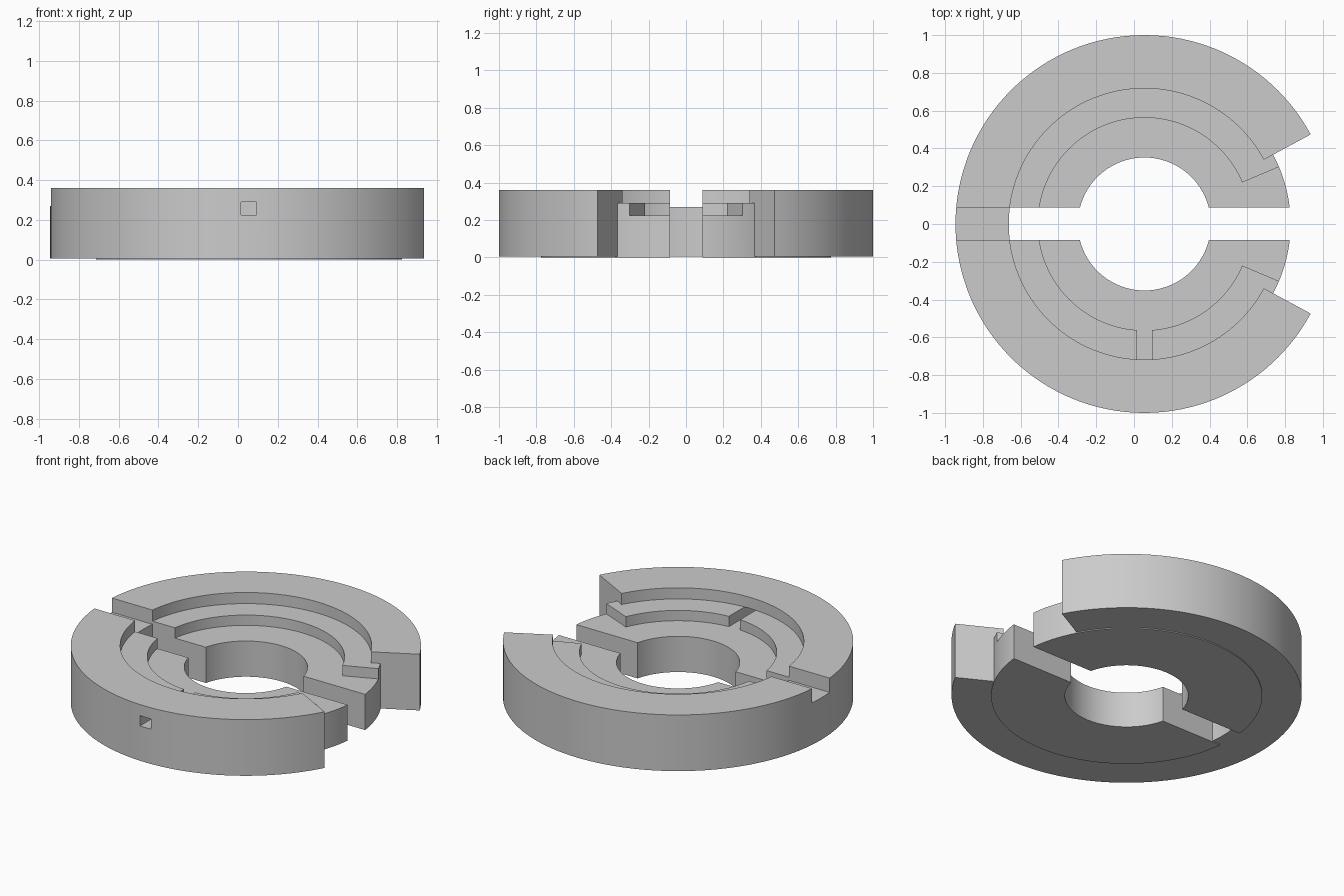
import bpy, bmesh
from math import sin, cos, tan, pi, radians

if "Cube" in bpy.data.objects:
    bpy.data.objects.remove(bpy.data.objects["Cube"])

CX = 0.055      # ring axis, offset in x
SEGS = 128


def finish(bm, name):
    bmesh.ops.recalc_face_normals(bm, faces=bm.faces)
    me = bpy.data.meshes.new(name)
    bm.to_mesh(me)
    bm.free()
    ob = bpy.data.objects.new(name, me)
    bpy.context.collection.objects.link(ob)
    ob.location.x = CX
    return ob


def lathe(name, profile):
    """Closed (radius, z) profile turned around the ring axis."""
    bm = bmesh.new()
    rings = [[bm.verts.new((r * cos(2 * pi * i / SEGS), r * sin(2 * pi * i / SEGS), z))
              for r, z in profile] for i in range(SEGS)]
    n = len(profile)
    for i in range(SEGS):
        a, b = rings[i], rings[(i + 1) % SEGS]
        for j in range(n):
            k = (j + 1) % n
            bm.faces.new((a[j], b[j], b[k], a[k]))
    return finish(bm, name)


def prism(name, outline, z0, z1):
    """Cutter: outline in axis-centred x, y extruded from z0 to z1."""
    bm = bmesh.new()
    low = [bm.verts.new((x, y, z0)) for x, y in outline]
    top = [bm.verts.new((x, y, z1)) for x, y in outline]
    bm.faces.new(low[::-1])
    bm.faces.new(top)
    n = len(outline)
    for i in range(n):
        j = (i + 1) % n
        bm.faces.new((low[i], low[j], top[j], top[i]))
    ob = finish(bm, name)
    ob.hide_render = True
    return ob


def rect(x0, x1, y0, y1):
    return [(x0, y0), (x1, y0), (x1, y1), (x0, y1)]


def wedge(deg):
    t = 1.5 * tan(radians(deg))
    return [(0, 0), (1.5, -t), (1.5, t)]


def carve(ob, cutters):
    """Apply the cuts, remove the cutters, shade."""
    for c in cutters:
        m = ob.modifiers.new("cut", 'BOOLEAN')
        m.operation, m.solver, m.object = 'DIFFERENCE', 'EXACT', c
    bpy.context.view_layer.update()
    dg = bpy.context.evaluated_depsgraph_get()
    me = bpy.data.meshes.new_from_object(ob.evaluated_get(dg))
    ob.modifiers.clear()
    ob.data = me
    for c in cutters:
        bpy.data.objects.remove(c)
    bpy.ops.object.select_all(action='DESELECT')
    ob.select_set(True)
    bpy.context.view_layer.objects.active = ob
    bpy.ops.object.shade_smooth_by_angle(angle=radians(30))


# Outer ring: open on the right, shallow slot on the left, small port in front
outer = lathe("outer_ring", [(0.718, 0.006), (1, 0.006), (1, 0.36), (0.718, 0.36)])
carve(outer, [
    prism("gap_cutter", wedge(28.3), -0.2, 0.6),
    prism("rim_slot_cutter", rect(-1.2, -0.3, -0.085, 0.088), 0.27, 0.6),
    prism("port_cutter", rect(-0.039, 0.039, -1.2, -0.5), 0.225, 0.29),
])

# Inner stepped ring: slot right through, raised ledge missing on the right
inner = lathe("inner_stepped_ring", [(0.352, 0), (0.774, 0), (0.774, 0.29),
                                     (0.563, 0.29), (0.563, 0.225), (0.352, 0.225)])
carve(inner, [
    prism("slot_cutter", rect(-1.2, 1.2, -0.085, 0.088), -0.2, 0.6),
    prism("ledge_gap_cutter", wedge(23), 0.225, 0.6),
    prism("ledge_notch_cutter", rect(-0.039, 0.039, -1.2, -0.5), 0.225, 0.6),
])
